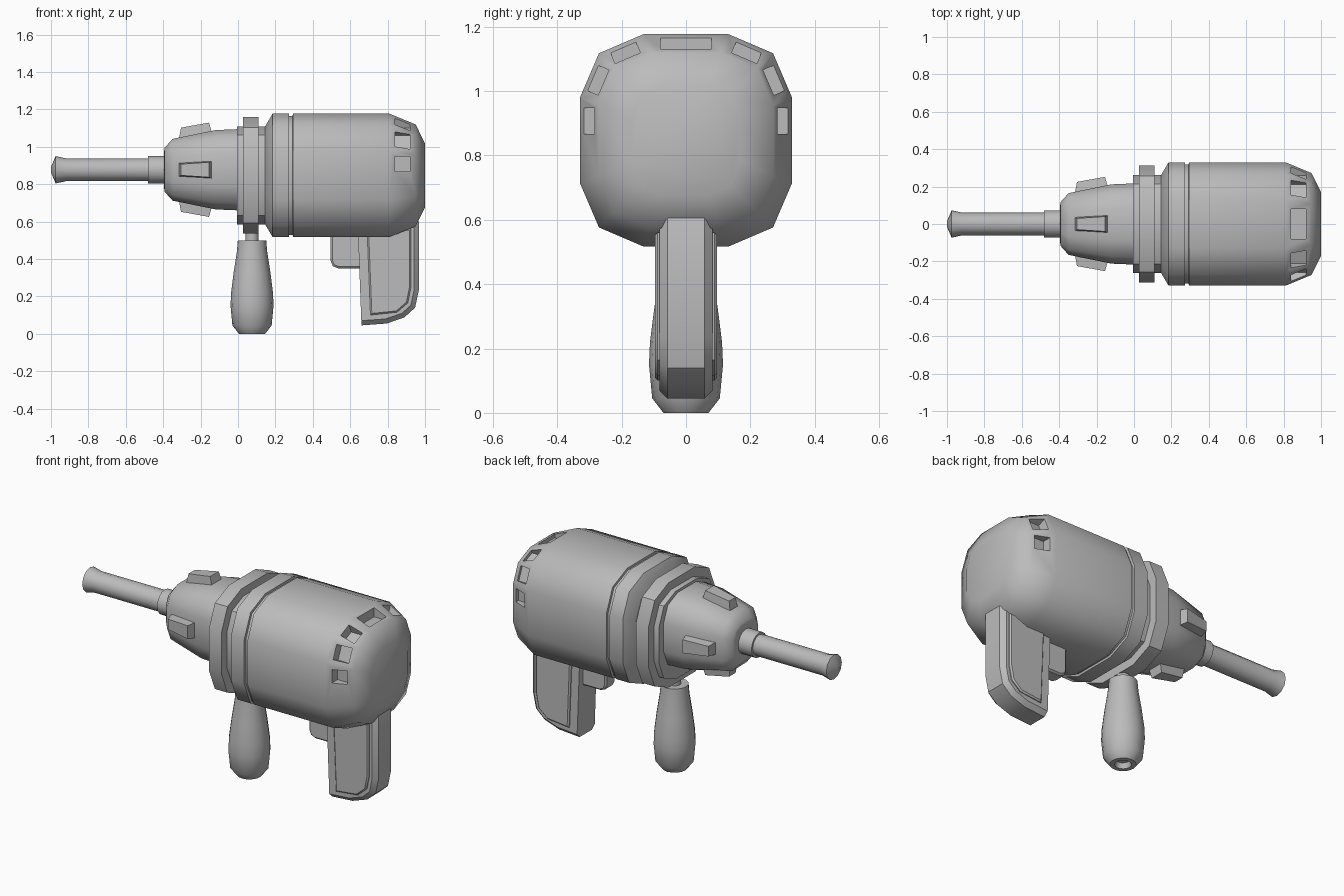
import bpy, bmesh, math
from mathutils import Vector, Matrix

cube = bpy.data.objects.get("Cube")
if cube:
    bpy.data.objects.remove(cube, do_unlink=True)

grey = bpy.data.materials.new("tool_grey")
grey.use_nodes = True
grey.diffuse_color = (0.5, 0.5, 0.5, 1)
grey.node_tree.nodes["Principled BSDF"].inputs["Base Color"].default_value = (0.5, 0.5, 0.5, 1)

BODY_Z, CHUCK_Z = 0.847, 0.877

# Cross-sections of unit radius: a softened square and a regular polygon
SQUIRCLE = []
for q in range(4):
    for a, b in ((1, 0.4), (0.82, 0.82), (0.4, 1)):
        v = Matrix.Rotation(q * math.pi / 2, 2) @ Vector((a, b))
        SQUIRCLE.append((v.x, v.y))


def ngon(n):
    return [(math.cos(2 * math.pi * i / n), math.sin(2 * math.pi * i / n)) for i in range(n)]


def finish(bm, name, angle=35):
    bmesh.ops.recalc_face_normals(bm, faces=bm.faces[:])
    mesh = bpy.data.meshes.new(name)
    bm.to_mesh(mesh)
    bm.free()
    mesh.materials.append(grey)
    ob = bpy.data.objects.new(name, mesh)
    bpy.context.collection.objects.link(ob)
    smooth(ob, angle)
    return ob


def smooth(ob, angle):
    bpy.ops.object.select_all(action='DESELECT')
    ob.select_set(True)
    bpy.context.view_layer.objects.active = ob
    if angle:
        bpy.ops.object.shade_smooth_by_angle(angle=math.radians(angle))


def loft(name, profile, section, place, angle=35):
    """Sweep a section through (position, radius) steps; place maps (t, a, b) to a point."""
    bm = bmesh.new()
    rings = [[bm.verts.new(place(t, a * r, b * r)) for a, b in section] for t, r in profile]
    n = len(section)
    for lo, hi in zip(rings, rings[1:]):
        for i in range(n):
            j = (i + 1) % n
            bm.faces.new((lo[i], lo[j], hi[j], hi[i]))
    bm.faces.new(rings[0])
    bm.faces.new(rings[-1])
    return finish(bm, name, angle)


def along_x(z):
    return lambda t, a, b: (t, a, z + b)


def slab(name, outline, y0, y1, bevel=0, keep_sharp=None, segments=1, angle=35):
    """Extrude an (x, z) outline from y0 to y1, bevelling its rim."""
    bm = bmesh.new()
    front = bm.faces.new([bm.verts.new((x, y0, z)) for x, z in outline])
    ext = bmesh.ops.extrude_face_region(bm, geom=[front])
    bmesh.ops.translate(bm, verts=[g for g in ext["geom"] if isinstance(g, bmesh.types.BMVert)],
                        vec=(0, y1 - y0, 0))
    if bevel:
        rim = [e for e in bm.edges if abs(e.verts[0].co.y - e.verts[1].co.y) < 1e-5
               and not (keep_sharp and all(v.co.x < keep_sharp for v in e.verts))]
        bmesh.ops.bevel(bm, geom=rim, offset=bevel, segments=segments, affect='EDGES', profile=0.5)
    return finish(bm, name, angle)


# Motor housing with seam groove and rounded rear
housing = loft("motor_housing",
               [(0.145, 0.262), (0.185, 0.33), (0.272, 0.33), (0.274, 0.318), (0.292, 0.318),
                (0.294, 0.33), (0.81, 0.33), (0.95, 0.272), (1.0, 0.17)],
               SQUIRCLE, along_x(BODY_Z), 0)

# Cooling vents cut around the rear shoulder: (offset y, offset z, tilt, width)
vents = [(0, 0.30, 0, 0.16)]
for s in (-1, 1):
    vents += [(s * 0.188, 0.272, s * 23, 0.085), (s * 0.276, 0.188, s * 67, 0.085),
              (s * 0.30, 0.06, s * 90, 0.08)]
bm = bmesh.new()
for y, z, tilt, width in vents:
    m = (Matrix.Translation((0.88, y, BODY_Z + z)) @ Matrix.Rotation(-math.radians(tilt), 4, 'X')
         @ Matrix.Diagonal((0.08, width, 0.075, 1)))
    bmesh.ops.create_cube(bm, size=1, matrix=m)
cutter = finish(bm, "vent_cutter", 0)
cutter.hide_render = True
bpy.context.view_layer.objects.active = housing
cut = housing.modifiers.new("vents", 'BOOLEAN')
cut.object, cut.operation, cut.solver = cutter, 'DIFFERENCE', 'EXACT'
bpy.ops.object.modifier_apply(modifier=cut.name)
bpy.data.objects.remove(cutter, do_unlink=True)
smooth(housing, 50)

# Collars between housing and gearbox
for name, x0, x1, r in (("front_flange", -0.005, 0.03, 0.262), ("clamp_ring", 0.027, 0.11, 0.312),
                        ("rear_flange", 0.108, 0.15, 0.262)):
    loft(name, [(x0, r), (x1, r)], SQUIRCLE, along_x(BODY_Z), 30)

# Gearbox nose
loft("gearbox_nose", [(-0.395, 0.10), (-0.392, 0.118), (-0.35, 0.165), (-0.12, 0.212), (0.0, 0.217)],
     SQUIRCLE, along_x(CHUCK_Z), 50)

# Four wedge lugs around the nose
for i, side in enumerate(("top", "left", "bottom", "right")):
    bm = bmesh.new()
    base = [(-0.322, -0.04, 0.13), (-0.322, 0.04, 0.13), (-0.12, 0.055, 0.13), (-0.12, -0.055, 0.13)]
    top = [(-0.305, -0.03, 0.225), (-0.305, 0.03, 0.225), (-0.155, 0.04, 0.252), (-0.155, -0.04, 0.252)]
    lo, hi = [[bm.verts.new(p) for p in ring] for ring in (base, top)]
    bm.faces.new(lo)
    bm.faces.new(hi)
    for k in range(4):
        j = (k + 1) % 4
        bm.faces.new((lo[k], lo[j], hi[j], hi[k]))
    bm.transform(Matrix.Translation((0, 0, CHUCK_Z)) @ Matrix.Rotation(-i * math.pi / 2, 4, 'X'))
    finish(bm, side + "_lug", 0)

# Spindle collar and bit with flared tip
loft("spindle_collar", [(-0.482, 0.073), (-0.38, 0.073)], ngon(16), along_x(CHUCK_Z))
loft("bit", [(-1.0, 0.015), (-0.975, 0.073), (-0.92, 0.061), (-0.47, 0.061)], ngon(12), along_x(CHUCK_Z))


# Side handle with hollow end
def upright(t, a, b):
    return (0.075 + a, b, t)


loft("side_handle", [(0.03, 0.035), (0.0, 0.045), (0.0, 0.07), (0.045, 0.105), (0.15, 0.115), (0.22, 0.112),
                     (0.33, 0.098), (0.44, 0.081), (0.5, 0.076)], ngon(16), upright, 45)
loft("handle_neck", [(0.48, 0.035), (0.56, 0.035)], ngon(12), upright)

# Pistol grip with raised side panels
slab("grip", [(0.638, 0.64), (0.66, 0.045), (0.795, 0.055), (0.89, 0.088), (0.947, 0.14),
              (0.967, 0.235), (0.967, 0.6), (0.95, 0.64)], -0.083, 0.083, 0.025, 0.67, angle=30)
panel = [(0.69, 0.56), (0.708, 0.1), (0.85, 0.115), (0.908, 0.165), (0.925, 0.25), (0.925, 0.56)]
for name, s in (("right_grip_panel", -1), ("left_grip_panel", 1)):
    slab(name, panel, s * 0.07, s * 0.096, 0.008)

# Trigger
slab("trigger", [(0.495, 0.56), (0.495, 0.39), (0.507, 0.362), (0.535, 0.35), (0.68, 0.35), (0.68, 0.56)],
     -0.045, 0.045, 0.01)
